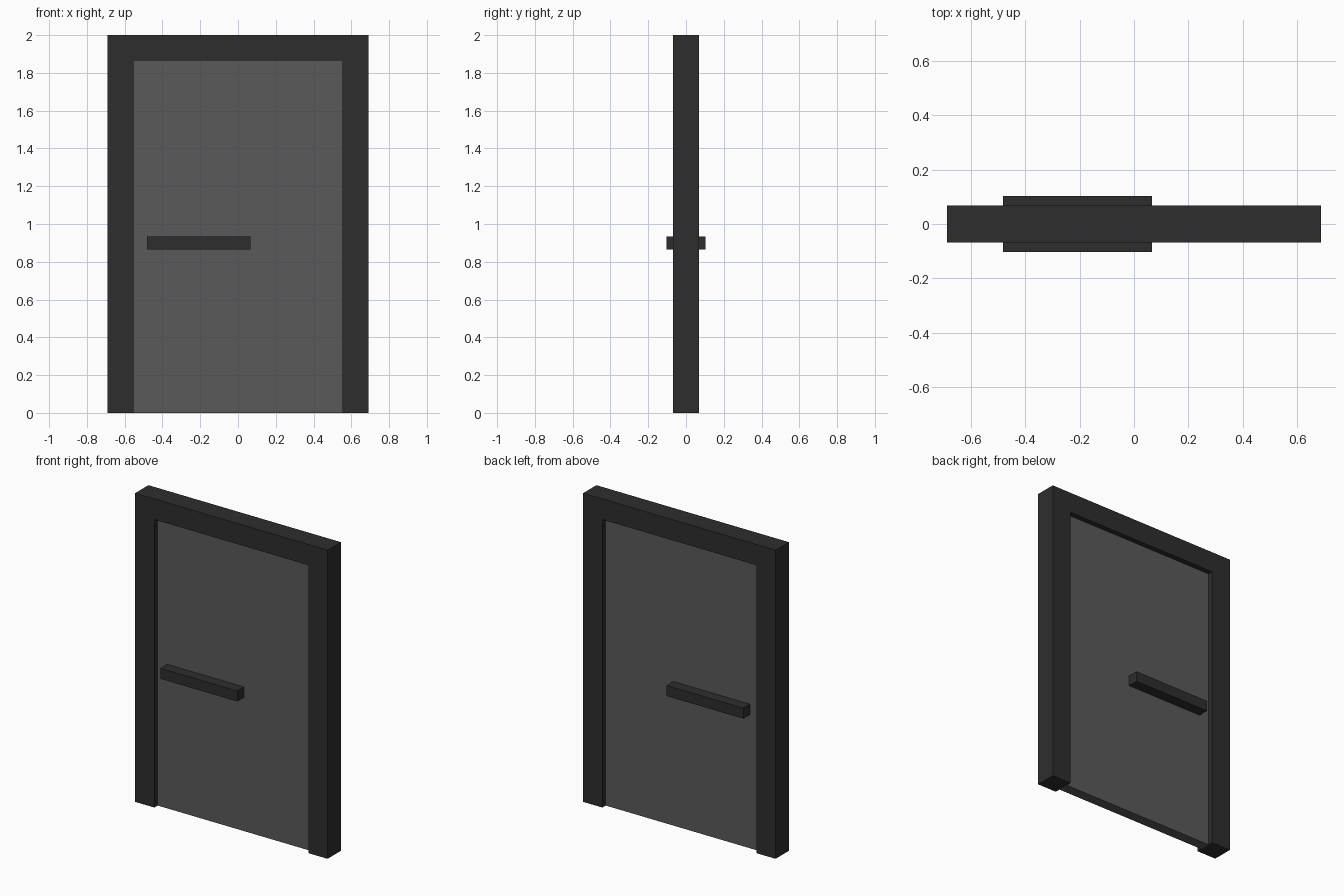
import bpy
import bmesh

cube = bpy.data.objects.get("Cube")
if cube:
    bpy.data.objects.remove(cube, do_unlink=True)


def make_material(name, value):
    mat = bpy.data.materials.new(name)
    mat.use_nodes = True
    colour = (value, value, value, 1.0)
    mat.diffuse_color = colour
    mat.node_tree.nodes["Principled BSDF"].inputs["Base Color"].default_value = colour
    return mat


def extrude_profile(name, points, y_front, y_back, mat):
    """Extrude an outline in the x-z plane from y_front to y_back."""
    bm = bmesh.new()
    face = bm.faces.new([bm.verts.new((x, y_front, z)) for x, z in points])
    result = bmesh.ops.extrude_face_region(bm, geom=[face], use_keep_orig=True)
    moved = [v for v in result["geom"] if isinstance(v, bmesh.types.BMVert)]
    bmesh.ops.translate(bm, verts=moved, vec=(0, y_back - y_front, 0))
    bmesh.ops.recalc_face_normals(bm, faces=bm.faces[:])
    mesh = bpy.data.meshes.new(name)
    bm.to_mesh(mesh)
    bm.free()
    mesh.materials.append(mat)
    obj = bpy.data.objects.new(name, mesh)
    bpy.context.scene.collection.objects.link(obj)
    return obj


def rectangle(x0, x1, z0, z1):
    return [(x0, z0), (x1, z0), (x1, z1), (x0, z1)]


dark_metal = make_material("dark metal", 0.027)
grey_panel = make_material("grey panel", 0.1)

outer, inner = 0.69, 0.552
height, opening = 2.0, 1.866
frame_depth, panel_depth, handle_reach = 0.068, 0.034, 0.103

# Door frame: two jambs and a lintel in one outline
half = [(inner, opening), (inner, 0), (outer, 0), (outer, height)]
outline = half + [(-x, z) for x, z in reversed(half)]
extrude_profile("door_frame", outline, -frame_depth, frame_depth, dark_metal)

# Recessed door leaf
extrude_profile("door_panel", rectangle(-inner, inner, 0, opening),
                -panel_depth, panel_depth, grey_panel)

# Push bars on both faces
bar = rectangle(-0.483, 0.067, 0.866, 0.934)
for name, side in (("front_handle", -1), ("back_handle", 1)):
    extrude_profile(name, bar, side * panel_depth, side * handle_reach, dark_metal)
